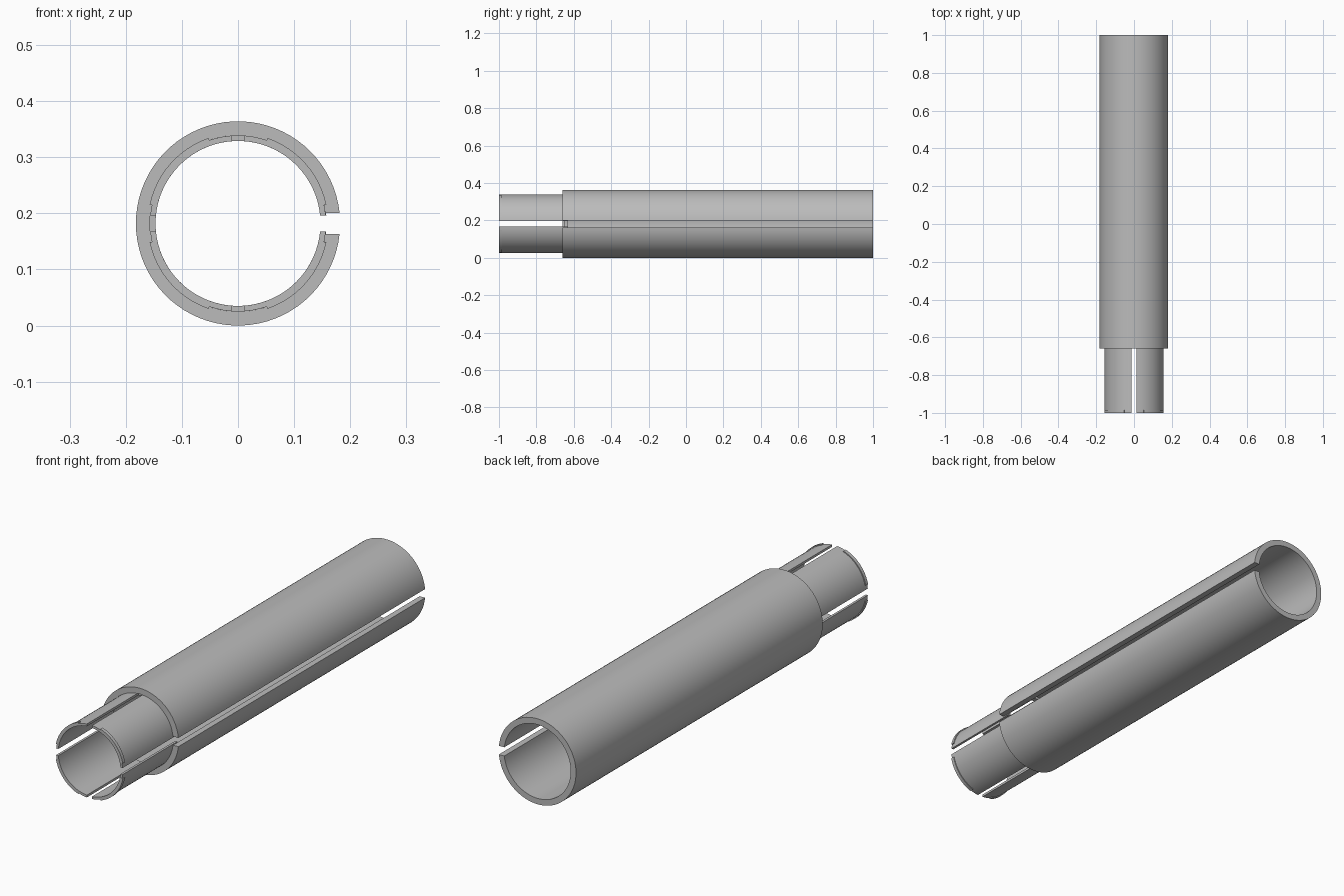
import bpy
import bmesh
from math import asin, cos, sin, pi, radians

cube = bpy.data.objects.get("Cube")
if cube:
    bpy.data.objects.remove(cube, do_unlink=True)

OUTER, BORE, NECK_IN, LIP = 0.182, 0.157, 0.147, 0.161
FRONT, SHOULDER, SLOT_END, LEDGE, BACK = -1.0, -0.66, -0.652, -0.63, 1.0
SIDE_GAP, TOP_GAP, BODY_GAP = 0.014, 0.012, 0.0185

grey = bpy.data.materials.new("plain grey")
grey.use_nodes = True
colour = (0.5, 0.5, 0.5, 1)
grey.diffuse_color = colour
grey.node_tree.nodes["Principled BSDF"].inputs["Base Color"].default_value = colour


def shell(name, r_in, r_out, y0, y1, span, steps, mirror=(1, 1)):
    """Curved wall along y; span(r) gives its start and end angle at radius r."""
    bm = bmesh.new()
    rings = []
    for i in range(steps + 1):
        ring = []
        for r, y in ((r_in, y0), (r_out, y0), (r_out, y1), (r_in, y1)):
            a0, a1 = span(r)
            a = a0 + (a1 - a0) * i / steps
            ring.append(bm.verts.new((mirror[0] * r * cos(a), y,
                                      OUTER + mirror[1] * r * sin(a))))
        rings.append(ring)
    for a, b in zip(rings, rings[1:]):
        for k in range(4):
            n = (k + 1) % 4
            bm.faces.new((a[k], a[n], b[n], b[k]))
    bm.faces.new(rings[0])
    bm.faces.new(rings[-1])
    bmesh.ops.recalc_face_normals(bm, faces=bm.faces)
    mesh = bpy.data.meshes.new(name)
    bm.to_mesh(mesh)
    bm.free()
    mesh.materials.append(grey)
    obj = bpy.data.objects.new(name, mesh)
    bpy.context.collection.objects.link(obj)
    bpy.ops.object.select_all(action="DESELECT")
    obj.select_set(True)
    bpy.context.view_layer.objects.active = obj
    bpy.ops.object.shade_smooth_by_angle(angle=radians(30))
    return obj


def split_ring(gap):
    """Full turn with a parallel-sided slit on the +x side."""
    return lambda r: (asin(gap / r), 2 * pi - asin(gap / r))


def finger(r):
    """Quarter turn between a side slot and a top slot."""
    return asin(SIDE_GAP / r), pi / 2 - asin(TOP_GAP / r)


# Long slit sleeve and the inner ledge that carries the neck
shell("sleeve", BORE, OUTER, SHOULDER, BACK, split_ring(BODY_GAP), 72)
shell("inner_ledge", NECK_IN, BORE + 0.001, SLOT_END, LEDGE, split_ring(SIDE_GAP), 72)

# Four spring fingers, each with a small raised lip at the tip
for sx, x_name in ((1, "left"), (-1, "right")):
    for sz, z_name in ((1, "upper"), (-1, "lower")):
        label = f"{z_name}_{x_name}"
        shell(f"{label}_finger", NECK_IN, BORE, FRONT, SLOT_END, finger, 16, (sx, sz))
        shell(f"{label}_lip", BORE - 0.002, LIP, FRONT, FRONT + 0.015,
              lambda r: (radians(12), radians(71)), 12, (sx, sz))
